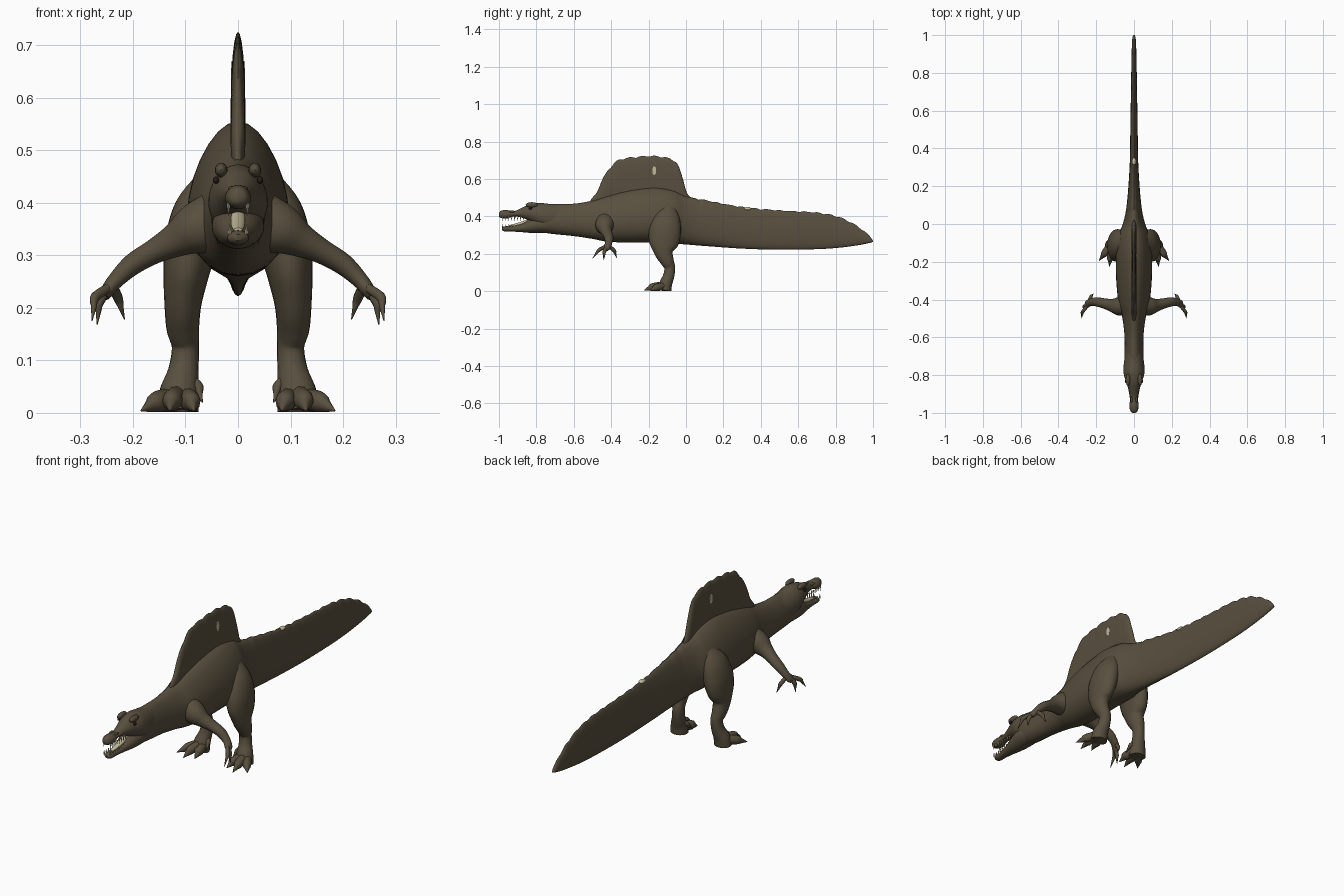
import bpy, bmesh, math
from mathutils import Vector, Matrix

old = bpy.data.objects.get("Cube")
if old:
    bpy.data.objects.remove(old, do_unlink=True)


def material(name, color):
    mat = bpy.data.materials.new(name)
    mat.use_nodes = True
    mat.diffuse_color = color
    mat.node_tree.nodes["Principled BSDF"].inputs["Base Color"].default_value = color
    return mat


skin = material("olive brown skin", (0.098, 0.078, 0.048, 1))
ivory = material("ivory", (0.55, 0.49, 0.32, 1))
dark = material("dark eye", (0.015, 0.012, 0.01, 1))


def spline(points, steps):
    """Catmull-Rom interpolation of any tuples."""
    result = []
    for i in range(len(points) - 1):
        p0, p1 = points[max(i - 1, 0)], points[i]
        p2, p3 = points[i + 1], points[min(i + 2, len(points) - 1)]
        for s in range(steps):
            t = s / steps
            result.append(tuple(
                b + 0.5 * t * (c - a + t * (2 * a - 5 * b + 4 * c - d + t * (3 * (b - c) + d - a)))
                for a, b, c, d in zip(p0, p1, p2, p3)))
    return result + [points[-1]]


def finish(bm, name, mat, mirror=False):
    bmesh.ops.recalc_face_normals(bm, faces=bm.faces)
    mesh = bpy.data.meshes.new(name)
    bm.to_mesh(mesh)
    bm.free()
    mesh.materials.append(mat)
    obj = bpy.data.objects.new(name, mesh)
    bpy.context.collection.objects.link(obj)
    bpy.ops.object.select_all(action="DESELECT")
    obj.select_set(True)
    bpy.context.view_layer.objects.active = obj
    bpy.ops.object.shade_smooth_by_angle(angle=math.radians(50))
    if mirror:
        obj.modifiers.new("Mirror", "MIRROR")
    return obj


def skin_rings(name, rings, mat, mirror=False):
    """Bridge a list of equal point rings into a closed surface."""
    bm = bmesh.new()
    loops = [[bm.verts.new(p) for p in ring] for ring in rings]
    for a, b in zip(loops, loops[1:]):
        for i in range(len(a)):
            j = (i + 1) % len(a)
            bm.faces.new((a[i], a[j], b[j], b[i]))
    bm.faces.new(loops[0])
    bm.faces.new(loops[-1])
    return finish(bm, name, mat, mirror)


def hull(name, stations, mat=skin, taper=0.0, ridge=0.0, start=-2, steps=6, sides=24):
    """Upright sections along y: (y, bottom, top, half width)."""
    rings = []
    for y, low, high, width in spline(stations, steps):
        if y > start:
            high += ridge * (abs(math.sin(y * 47)) - 0.6)
        mid, half = (low + high) / 2, max((high - low) / 2, 0.002)
        ring = []
        for i in range(sides):
            a = math.tau * i / sides
            ring.append((max(width, 0.002) * math.sin(a) * (1 - taper * math.cos(a)),
                         y, mid + half * math.cos(a)))
        rings.append(ring)
    return skin_rings(name, rings, mat)


def limb(name, stations, ref, steps=5, sides=14):
    """Mirrored limb along a path: (x, y, z, radius along ref, radius across)."""
    path = spline(stations, steps)
    rings = []
    for k, (x, y, z, ra, rb) in enumerate(path):
        before, after = path[max(k - 1, 0)], path[min(k + 1, len(path) - 1)]
        t = (Vector(after[:3]) - Vector(before[:3])).normalized()
        u = (ref - t * t.dot(ref)).normalized()
        v = t.cross(u)
        ring = []
        for i in range(sides):
            a = math.tau * i / sides
            p = Vector((x, y, z)) + u * ra * math.cos(a) + v * rb * math.sin(a)
            p.z = max(p.z, 0.002)
            ring.append(p)
        rings.append(ring)
    return skin_rings(name, rings, skin, True)


def blob(name, center, size, mat, mirror=False):
    bm = bmesh.new()
    bmesh.ops.create_uvsphere(bm, u_segments=16, v_segments=10, radius=1,
                              matrix=Matrix.Translation(center) @ Matrix.Diagonal((*size, 1)))
    return finish(bm, name, mat, mirror)


X, Y = Vector((1, 0, 0)), Vector((0, 1, 0))

# Neck, trunk and deep flat tail
hull("body", [
    (-0.8, 0.33, 0.45, 0.04), (-0.74, 0.31, 0.465, 0.049), (-0.6, 0.295, 0.468, 0.049),
    (-0.5, 0.28, 0.485, 0.06), (-0.42, 0.265, 0.51, 0.08), (-0.3, 0.26, 0.54, 0.092),
    (-0.17, 0.26, 0.555, 0.094), (-0.07, 0.255, 0.54, 0.085), (0, 0.25, 0.51, 0.058),
    (0.1, 0.242, 0.487, 0.038), (0.3, 0.228, 0.45, 0.023), (0.5, 0.222, 0.432, 0.019),
    (0.7, 0.225, 0.42, 0.016), (0.82, 0.233, 0.395, 0.014), (0.92, 0.246, 0.345, 0.012),
    (0.98, 0.258, 0.295, 0.009), (1.0, 0.264, 0.272, 0.004)],
    taper=0.22, ridge=0.008, start=0.06, steps=8)

# Back sail with scalloped rim
hull("back_sail", [
    (-0.51, 0.44, 0.485, 0.008), (-0.48, 0.44, 0.525, 0.012), (-0.45, 0.44, 0.59, 0.014),
    (-0.41, 0.44, 0.655, 0.014), (-0.36, 0.44, 0.7, 0.014), (-0.28, 0.44, 0.716, 0.014),
    (-0.18, 0.44, 0.722, 0.014), (-0.1, 0.44, 0.712, 0.014), (-0.05, 0.44, 0.685, 0.014),
    (-0.02, 0.44, 0.61, 0.013), (0.005, 0.44, 0.53, 0.01), (0.03, 0.44, 0.49, 0.006)],
    ridge=0.009, steps=7)

# Skull with long notched snout, and open lower jaw
hull("skull", [
    (-1, 0.4, 0.417, 0.007), (-0.99, 0.392, 0.43, 0.019), (-0.96, 0.388, 0.434, 0.025),
    (-0.92, 0.4, 0.428, 0.02), (-0.88, 0.394, 0.445, 0.028), (-0.84, 0.378, 0.464, 0.041),
    (-0.79, 0.35, 0.473, 0.055), (-0.74, 0.335, 0.468, 0.054), (-0.67, 0.33, 0.46, 0.042)],
    taper=0.1)
hull("lower_jaw", [
    (-0.985, 0.328, 0.34, 0.007), (-0.97, 0.32, 0.347, 0.02), (-0.93, 0.319, 0.349, 0.021),
    (-0.88, 0.316, 0.362, 0.029), (-0.83, 0.312, 0.386, 0.042), (-0.77, 0.312, 0.4, 0.05),
    (-0.68, 0.31, 0.39, 0.038)])
hull("tongue", [(-0.95, 0.344, 0.352, 0.008), (-0.9, 0.348, 0.366, 0.013),
                (-0.84, 0.36, 0.385, 0.014)], mat=ivory)
blob("brow_ridge", (0.032, -0.825, 0.462), (0.012, 0.032, 0.014), skin, True)
blob("eye", (0.042, -0.832, 0.443), (0.006, 0.009, 0.007), dark, True)
blob("nostril_bump", (0.013, -0.93, 0.426), (0.006, 0.016, 0.006), skin, True)

# Teeth along both jaws
bm = bmesh.new()
for i in range(8):
    y = -0.98 + 0.016 * i
    for x, z, turn, size in ((0.018, 0.387, math.pi, 0.024), (0.016, 0.35, 0, 0.02)):
        place = Matrix.Translation((x, y, z)) @ Matrix.Rotation(turn, 4, "X")
        bmesh.ops.create_cone(bm, cap_ends=True, segments=6, radius1=0.004, radius2=0.0005,
                              depth=size * (1 - 0.3 * (i % 2)), matrix=place)
finish(bm, "teeth", ivory, True)

# Hind legs
limb("hind_leg", [
    (0.055, -0.09, 0.45, 0.02, 0.035), (0.075, -0.1, 0.39, 0.045, 0.07),
    (0.09, -0.112, 0.32, 0.05, 0.085), (0.1, -0.118, 0.255, 0.042, 0.078),
    (0.105, -0.118, 0.205, 0.035, 0.05), (0.105, -0.1, 0.16, 0.031, 0.036),
    (0.1, -0.087, 0.125, 0.026, 0.029), (0.104, -0.093, 0.08, 0.029, 0.03),
    (0.112, -0.108, 0.04, 0.037, 0.034), (0.115, -0.115, 0.003, 0.04, 0.036)], X, sides=20)


def digit(name, base, knuckle, tip, thick):
    """Toe or finger that swells at the knuckle and ends in a claw."""
    b, k, t = Vector(base), Vector(knuckle), Vector(tip)
    claw = k.lerp(t, 0.4)
    limb(name, [(*b, thick, thick), (*k, thick, thick * 1.1),
                (*claw, thick * 0.6, thick * 0.7), (*t, 0.001, 0.001)], (X + Y * 0.3).normalized(),
         sides=10)


# Toes and fingers
for name, base, knuckle, tip in (
        ("inner_toe", (0.1, -0.11, 0.03), (0.09, -0.165, 0.022), (0.083, -0.205, 0.004)),
        ("middle_toe", (0.115, -0.11, 0.035), (0.125, -0.175, 0.024), (0.13, -0.225, 0.004)),
        ("outer_toe", (0.125, -0.11, 0.03), (0.155, -0.155, 0.02), (0.185, -0.195, 0.004))):
    digit(name, base, knuckle, tip, 0.019)
digit("dewclaw", (0.09, -0.1, 0.065), (0.076, -0.115, 0.05), (0.068, -0.14, 0.02), 0.01)

# Arms reaching out sideways
limb("arm", [
    (0.03, -0.43, 0.37, 0.05, 0.06), (0.08, -0.435, 0.35, 0.05, 0.05),
    (0.12, -0.43, 0.328, 0.034, 0.033), (0.16, -0.42, 0.307, 0.027, 0.024),
    (0.2, -0.412, 0.283, 0.024, 0.021), (0.232, -0.415, 0.253, 0.019, 0.016),
    (0.248, -0.425, 0.232, 0.02, 0.013), (0.253, -0.43, 0.22, 0.012, 0.008)], Y)
for name, base, knuckle, tip in (
        ("front_finger", (0.248, -0.435, 0.237), (0.272, -0.465, 0.22), (0.278, -0.5, 0.175)),
        ("middle_finger", (0.25, -0.427, 0.235), (0.264, -0.437, 0.21), (0.268, -0.44, 0.168)),
        ("thumb", (0.24, -0.415, 0.245), (0.228, -0.385, 0.218), (0.216, -0.37, 0.178))):
    digit(name, base, knuckle, tip, 0.009)

# Pale patches on sail and tail ridge
bm = bmesh.new()
bmesh.ops.create_cone(bm, cap_ends=True, segments=9, radius1=1, radius2=1, depth=0.027,
                      matrix=Matrix.Translation((0, -0.17, 0.645)) @ Matrix.Diagonal((1, 0.011, 0.024, 1))
                      @ Matrix.Rotation(math.pi / 2, 4, "Y"))
finish(bm, "sail_patch", ivory)
blob("tail_patch", (0, 0.33, 0.441), (0.012, 0.02, 0.009), ivory)
